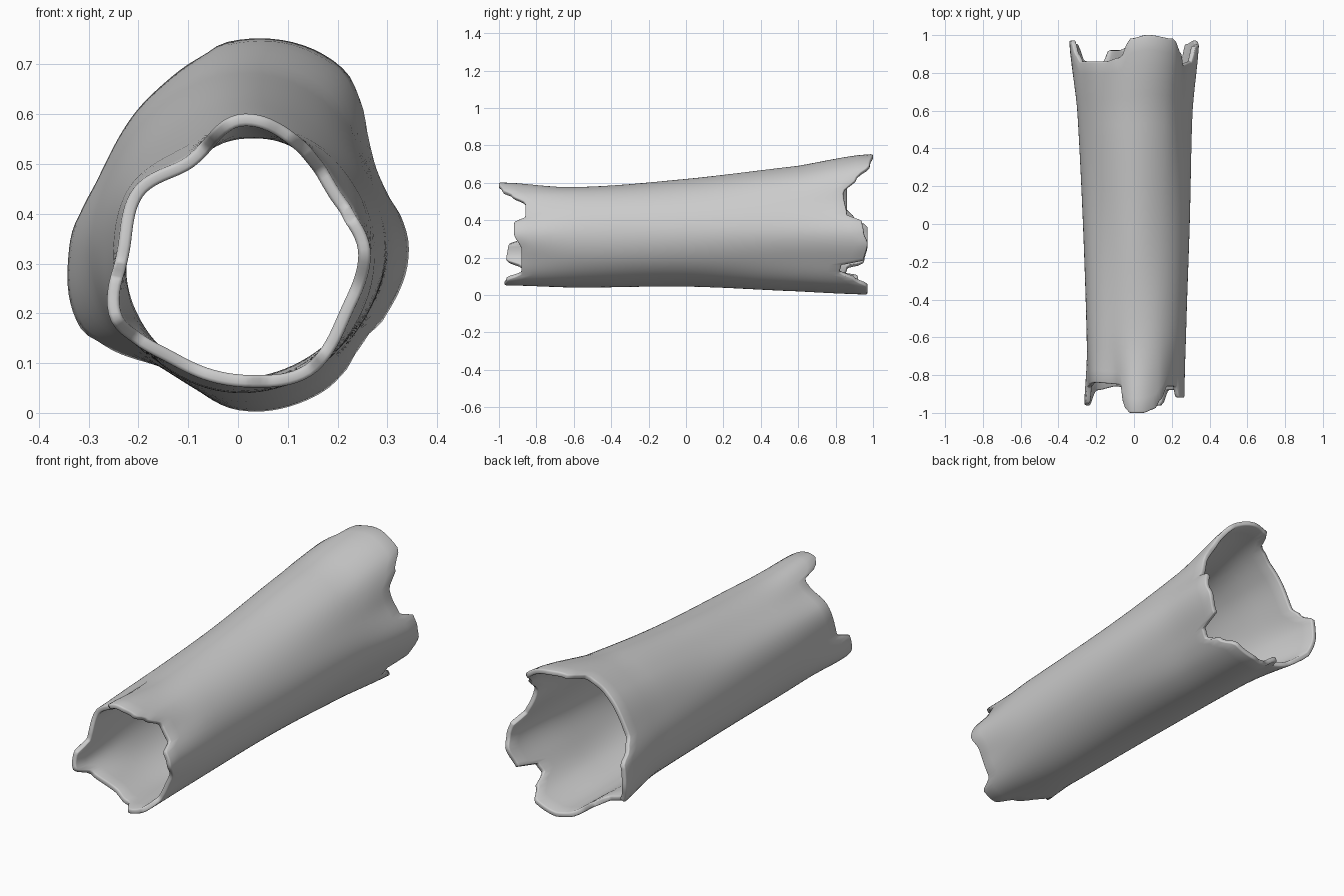
import bpy, bmesh, math

if "Cube" in bpy.data.objects:
    bpy.data.objects.remove(bpy.data.objects["Cube"])

CENTRE_Z = 0.33
SEG, RINGS = 120, 26

# Outer radius every 30 degrees (from +x towards +z), at stations along y
STATIONS = [-0.97, -0.6, 0.0, 0.6, 0.97]
RADII = [
    [.265, .225, .255, .27, .205, .24, .24, .295, .265, .275, .295, .26],
    [.275, .265, .26, .245, .23, .25, .25, .265, .28, .29, .29, .28],
    [.295, .29, .29, .29, .27, .27, .27, .28, .28, .285, .285, .29],
    [.31, .31, .35, .36, .33, .30, .30, .30, .285, .31, .31, .295],
    [.345, .325, .42, .42, .36, .32, .34, .355, .28, .325, .335, .325],
]

# Broken ends: angle in degrees -> y of the edge
FRONT = [(0, -.92), (14, -.92), (22, -.86), (42, -.86), (55, -.93), (65, -.98),
         (80, -1), (95, -1), (103, -.97), (109, -.85), (150, -.84), (185, -.86),
         (193, -.95), (210, -.96), (222, -.88), (250, -.86), (272, -.90),
         (284, -.97), (300, -.96), (311, -.88), (340, -.88)]
BACK = [(0, .95), (12, .94), (18, .86), (40, .84), (50, .91), (60, .98), (80, 1),
        (93, .98), (101, .88), (115, .86), (155, .86), (165, .90), (174, .97),
        (190, .97), (207, .95), (215, .86), (234, .85), (241, .92), (254, .92),
        (268, .95), (280, .97), (300, .97), (311, .90), (318, .82), (327, .83),
        (333, .95), (350, .97)]


def spline(p0, p1, p2, p3, t):
    return p1 + 0.5 * t * (p2 - p0 + t * (2*p0 - 5*p1 + 4*p2 - p3 + t * (3*(p1 - p2) + p3 - p0)))


def around(row, deg):
    i, t = int(deg // 30), (deg % 30) / 30
    return spline(*[row[(i + k) % 12] for k in (-1, 0, 1, 2)], t)


def radius(y, deg):
    y = max(STATIONS[0], min(STATIONS[-1], y))
    r = [around(row, deg) for row in RADII]
    i = max(k for k in range(4) if STATIONS[k] <= y)
    t = (y - STATIONS[i]) / (STATIONS[i + 1] - STATIONS[i])
    return spline(r[max(i - 1, 0)], r[i], r[i + 1], r[min(i + 2, 4)], t)


def edge(table, deg):
    pts = table + [(table[0][0] + 360, table[0][1])]
    for (a, ya), (b, yb) in zip(pts, pts[1:]):
        if a <= deg <= b:
            t = (deg - a) / (b - a)
            return ya + (yb - ya) * t * t * (3 - 2 * t)


# Hollow log shell lofted between the two ragged ends (faces wound outward)
bm = bmesh.new()
rings = []
for j in range(RINGS + 1):
    t = j / RINGS
    ring = []
    for i in range(SEG):
        deg = 360 * i / SEG
        y0, y1 = edge(FRONT, deg), edge(BACK, deg)
        y = y0 + (y1 - y0) * t
        r, a = radius(y, deg), math.radians(deg)
        ring.append(bm.verts.new((r * math.cos(a), y, max(0, CENTRE_Z + r * math.sin(a)))))
    rings.append(ring)
for lo, hi in zip(rings, rings[1:]):
    for i in range(SEG):
        k = (i + 1) % SEG
        bm.faces.new((lo[i], hi[i], hi[k], lo[k]))
bm.normal_update()
mesh = bpy.data.meshes.new("hollow_log")
bm.to_mesh(mesh)
bm.free()
log = bpy.data.objects.new("hollow_log", mesh)
bpy.context.collection.objects.link(log)

# Bark thickness with softened broken rims
solid = log.modifiers.new("thickness", 'SOLIDIFY')
solid.thickness, solid.offset = 0.025, -1
bevel = log.modifiers.new("soft_rim", 'BEVEL')
bevel.width, bevel.segments = 0.007, 2
bevel.limit_method, bevel.angle_limit = 'ANGLE', math.radians(50)

bpy.context.view_layer.objects.active = log
log.select_set(True)
bpy.ops.object.shade_smooth_by_angle(angle=math.radians(50))
